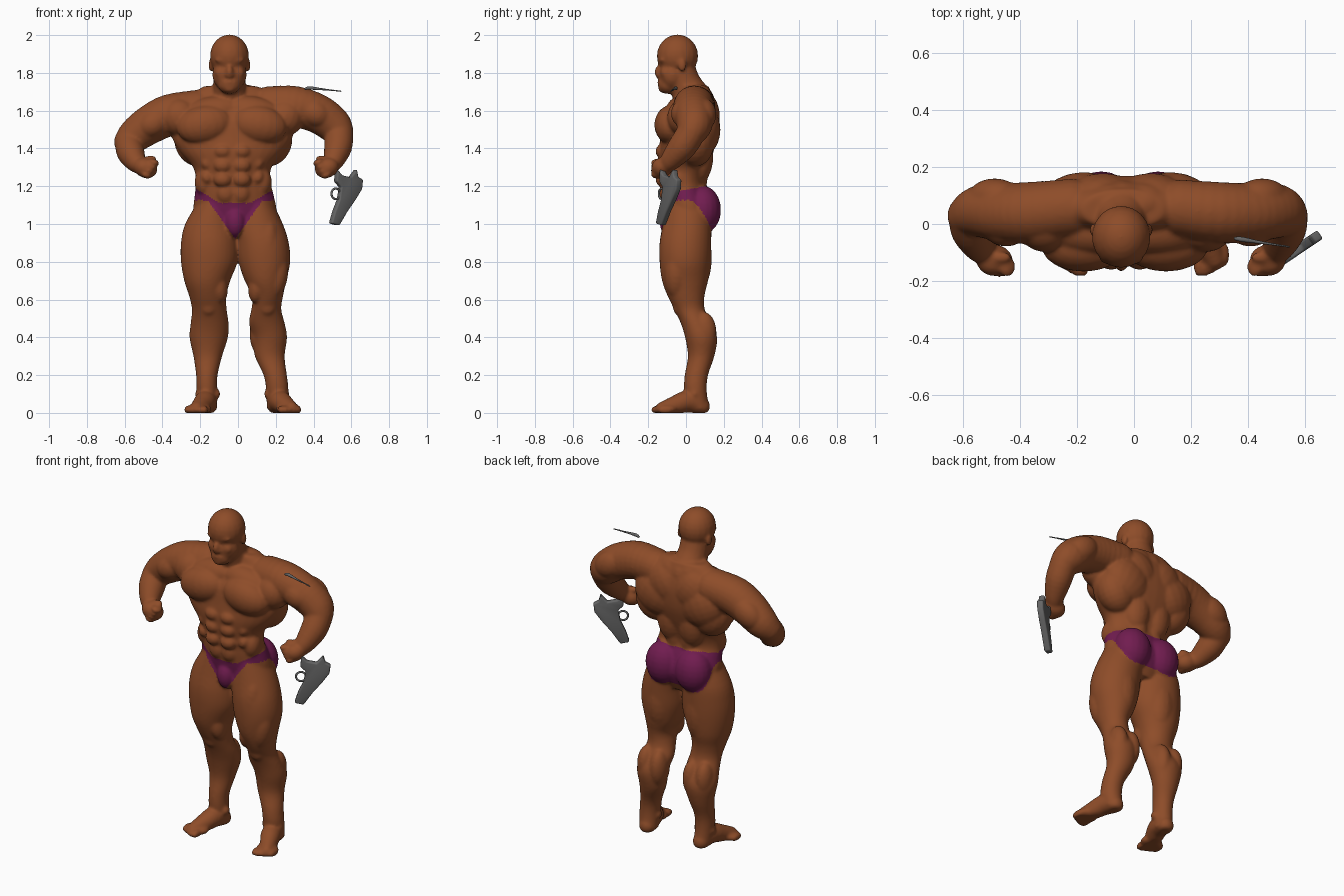
import bpy, bmesh, math
from mathutils import Matrix, Vector


def material(name, rgb):
    m = bpy.data.materials.new(name)
    m.diffuse_color = (*rgb, 1)
    return m


SKIN = material("tanned skin", (0.27, 0.073, 0.022))
PURPLE = material("purple cloth", (0.165, 0.012, 0.08))
METAL = material("grey metal", (0.13, 0.13, 0.13))

# unit sphere reused by every muscle
tmp = bmesh.new()
bmesh.ops.create_uvsphere(tmp, u_segments=18, v_segments=12, radius=1)
tmp.verts.index_update()
BALL_V = [v.co.copy() for v in tmp.verts]
BALL_F = [[v.index for v in f.verts] for f in tmp.faces]
tmp.free()


def make_object(name, me, *mats):
    ob = bpy.data.objects.new(name, me)
    bpy.context.collection.objects.link(ob)
    for m in mats:
        me.materials.append(m)
    bpy.ops.object.select_all(action='DESELECT')
    ob.select_set(True)
    bpy.context.view_layer.objects.active = ob
    return ob


def resample(pts, n):
    """Catmull-Rom interpolation of tuples of any length."""
    out = []
    for i in range(len(pts) - 1):
        quad = pts[max(i - 1, 0)], pts[i], pts[i + 1], pts[min(i + 2, len(pts) - 1)]
        for t in (k / n for k in range(n)):
            out.append(tuple(0.5 * (2 * b + (c - a) * t + (2 * a - 5 * b + 4 * c - d) * t * t
                                    + (3 * b - a - 3 * c + d) * t ** 3) for a, b, c, d in zip(*quad)))
    return out + [pts[-1]]


class Clay:
    """Collects overlapping closed shapes that are later fused."""

    def __init__(self):
        self.v, self.f = [], []

    def blob(self, c, r, tilt=0.0):
        mat = Matrix.Translation(c) @ Matrix.Rotation(math.radians(tilt), 4, 'Y') @ Matrix.Diagonal((*r, 1))
        o = len(self.v)
        self.v += [mat @ p for p in BALL_V]
        self.f += [[o + i for i in f] for f in BALL_F]

    def chain(self, pts, n=4):
        for x, y, z, r in resample(pts, n):
            self.blob((x, y, z), (r, r, r))

    def loft(self, rings, n=4, seg=32):
        """Skin through horizontal ellipses (z, cx, cy, rx, ry)."""
        o = len(self.v)
        rows = resample(sorted(rings), n)
        for z, cx, cy, rx, ry in rows:
            self.v += [Vector((cx + rx * math.cos(2 * math.pi * k / seg),
                               cy + ry * math.sin(2 * math.pi * k / seg), z)) for k in range(seg)]
        for a in range(o, o + (len(rows) - 1) * seg, seg):
            for k in range(seg):
                j = (k + 1) % seg
                self.f.append([a + k, a + j, a + seg + j, a + seg + k])
        self.f.append([o + k for k in reversed(range(seg))])
        self.f.append([len(self.v) - seg + k for k in range(seg)])

    def fuse(self, name, voxel, smooth, *mats):
        me = bpy.data.meshes.new(name)
        me.from_pydata([(p.x, p.y, max(p.z, 0.0)) for p in self.v], [], self.f)  # flat soles
        ob = make_object(name, me, *mats)
        rm = ob.modifiers.new("fuse", 'REMESH')
        rm.mode, rm.voxel_size = 'VOXEL', voxel
        sm = ob.modifiers.new("soften", 'SMOOTH')
        sm.factor, sm.iterations = 0.5, smooth
        for m in ("fuse", "soften"):
            bpy.ops.object.modifier_apply(modifier=m)
        return ob


clay = Clay()
blob, chain, loft = clay.blob, clay.chain, clay.loft
CX = -0.025  # body midline

# torso
loft([(0.93, -0.01, 0.01, 0.13, 0.09), (1.05, -0.015, 0.02, 0.215, 0.13),
      (1.15, -0.02, 0.0, 0.21, 0.125), (1.22, -0.025, -0.015, 0.198, 0.115),
      (1.30, -0.03, -0.012, 0.208, 0.13), (1.38, -0.03, 0.0, 0.275, 0.145),
      (1.46, -0.03, 0.015, 0.32, 0.15), (1.55, -0.03, 0.025, 0.32, 0.145),
      (1.62, -0.03, 0.04, 0.29, 0.12), (1.68, -0.03, 0.055, 0.23, 0.085),
      (1.73, -0.04, 0.05, 0.14, 0.07)])

# paired trunk muscles
for s in (-1, 1):
    blob((CX - 0.007 + s * 0.145, -0.08, 1.525), (0.15, 0.088, 0.102), s * 10)     # chest
    blob((CX + s * 0.11, -0.025, 1.59), (0.17, 0.085, 0.085), s * 10)              # upper chest
    blob((CX - 0.005 + s * 0.28, -0.01, 1.565), (0.10, 0.09, 0.10), s * 20)        # front shoulder
    blob((CX + s * 0.06, 0.07, 1.64), (0.10, 0.08, 0.10), s * 30)                  # neck base
    blob((CX + s * 0.085, 0.085, 1.57), (0.13, 0.095, 0.14), s * 30)               # upper back
    blob((CX + s * 0.15, 0.085, 1.50), (0.15, 0.098, 0.14), s * -25)               # shoulder blade
    blob((CX + s * 0.20, 0.05, 1.43), (0.11, 0.10, 0.13), s * 25)                  # side back
    blob((CX + s * 0.07, 0.065, 1.36), (0.09, 0.08, 0.15))                         # mid back
    blob((CX + s * 0.05, 0.06, 1.27), (0.06, 0.055, 0.16))                         # lower back
    blob((CX + 0.01 + s * 0.1, 0.088, 1.075), (0.11, 0.098, 0.128))                # buttock
    blob((CX + s * 0.155, -0.045, 1.22), (0.05, 0.06, 0.075))                      # flank
    for z in (1.385, 1.31, 1.235):
        blob((-0.03 + s * 0.05, -0.122, z), (0.05, 0.04, 0.04))                    # abdominals
        blob((-0.03 + s * 0.135, -0.08, z + 0.01), (0.035, 0.045, 0.04), s * 30)   # ribs
    blob((CX + s * 0.04, -0.105, 1.165), (0.05, 0.035, 0.055))                     # lower belly
blob((-0.015, -0.085, 1.01), (0.055, 0.055, 0.08))

# neck and head
chain([(-0.04, 0.05, 1.64, 0.105), (-0.045, 0.0, 1.73, 0.088), (-0.045, -0.028, 1.80, 0.085)])
HX = -0.045
for y, z, r in ((-0.045, 1.89, (0.104, 0.11, 0.113)), (-0.07, 1.79, (0.092, 0.075, 0.09)),        # skull, jaw
                (-0.095, 1.738, (0.062, 0.055, 0.05)), (-0.145, 1.805, (0.02, 0.022, 0.036)),     # chin, nose
                (-0.142, 1.79, (0.027, 0.02, 0.016)), (-0.132, 1.752, (0.042, 0.02, 0.011)),      # nostrils, lips
                (-0.125, 1.718, (0.032, 0.022, 0.024))):
    blob((HX, y, z), r)
for s in (-1, 1):
    blob((HX + s * 0.036, -0.122, 1.865), (0.042, 0.022, 0.018), s * -8)  # brow
    blob((HX + s * 0.045, -0.108, 1.80), (0.034, 0.028, 0.034))           # cheek
    blob((HX + s * 0.099, -0.02, 1.84), (0.013, 0.022, 0.034))            # ear

# arms: upper arm and forearm as chains, then the fist
ARMS = {-1: ([(-0.22, 0.055, 1.605, 0.105), (-0.36, 0.04, 1.578, 0.11), (-0.46, 0.04, 1.53, 0.104),
              (-0.54, 0.045, 1.475, 0.092), (-0.585, 0.03, 1.435, 0.072)],
             [(-0.58, 0.03, 1.44, 0.073), (-0.57, -0.02, 1.385, 0.075), (-0.545, -0.075, 1.335, 0.058),
              (-0.525, -0.1, 1.31, 0.045)], (-0.49, -0.128, 1.297)),
        1: ([(0.17, 0.055, 1.628, 0.102), (0.30, 0.04, 1.622, 0.109), (0.42, 0.04, 1.585, 0.104),
             (0.50, 0.045, 1.53, 0.096), (0.535, 0.03, 1.49, 0.077)],
            [(0.535, 0.02, 1.47, 0.077), (0.53, -0.02, 1.41, 0.075), (0.51, -0.075, 1.345, 0.058),
             (0.495, -0.1, 1.315, 0.045)], (0.47, -0.128, 1.297))}
for s, (upper, fore, fist) in ARMS.items():
    chain(upper)
    chain(fore)
    x, y, z = fist
    blob(fist, (0.066, 0.056, 0.053), s * -20)
    for k in range(4):  # knuckles
        blob((x - s * (0.045 - 0.014 * k), y - 0.022, z + 0.03 - 0.023 * k), (0.03, 0.038, 0.017), s * -20)
    blob((x - s * 0.02, y + 0.01, z + 0.045), (0.04, 0.022, 0.02), s * 10)    # thumb
    ex, ey, ez = upper[2][:3]
    blob((ex - s * 0.01, ey - 0.055, ez), (0.085, 0.065, 0.07), s * 30)       # biceps
    blob((ex + s * 0.03, ey + 0.058, ez - 0.005), (0.10, 0.063, 0.075), s * 35)  # triceps

# legs: z, y, depth, then left and right (cx, rx)
LEG = [(1.12, 0.01, 0.11, (-0.12, 0.09), (0.095, 0.085)), (1.0, 0.005, 0.128, (-0.145, 0.135), (0.108, 0.13)),
       (0.9, -0.003, 0.137, (-0.15, 0.152), (0.13, 0.139)), (0.8, -0.005, 0.135, (-0.152, 0.15), (0.14, 0.137)),
       (0.7, -0.005, 0.122, (-0.163, 0.122), (0.145, 0.11)), (0.62, 0.0, 0.098, (-0.16, 0.099), (0.157, 0.082)),
       (0.55, 0.018, 0.081, (-0.152, 0.092), (0.15, 0.079)), (0.48, 0.05, 0.08, (-0.15, 0.1), (0.152, 0.094)),
       (0.40, 0.08, 0.085, (-0.155, 0.102), (0.168, 0.092)), (0.30, 0.08, 0.07, (-0.16, 0.076), (0.168, 0.079)),
       (0.2, 0.055, 0.062, (-0.165, 0.057), (0.197, 0.062)), (0.12, 0.05, 0.06, (-0.165, 0.054), (0.208, 0.059)),
       (0.02, 0.065, 0.057, (-0.16, 0.05), (0.205, 0.053))]
for i, s, spread in ((3, -1, 0.058), (4, 1, 0.078)):
    loft([(r[0], r[i][0], r[1], r[i][1], r[2]) for r in LEG])
    k = 0.155 * s
    blob((k - s * 0.05, -0.045, 0.68), (0.05, 0.06, 0.10), s * 10)         # inner thigh
    blob((k + s * 0.045, -0.05, 0.73), (0.065, 0.065, 0.13), s * 8)        # outer thigh
    blob((k - s * 0.01, -0.075, 0.86), (0.07, 0.066, 0.17), s * 6)         # front thigh
    blob((k - s * 0.02, 0.06, 0.82), (0.085, 0.077, 0.18))                 # back thigh
    blob((k, -0.04, 0.57), (0.045, 0.03, 0.055))                           # kneecap
    blob((k - s * 0.042, 0.095, 0.42), (0.052, 0.068, 0.11))               # inner calf
    blob((k + s * 0.042, 0.095, 0.43), (0.052, 0.066, 0.105))              # outer calf
    a, out = LEG[-1][i][0], spread * s
    chain([(a, 0.08, 0.035, 0.048), (a + out * 0.2, 0.01, 0.06, 0.058),
           (a + out * 0.6, -0.06, 0.04, 0.05), (a + out, -0.125, 0.022, 0.037)])
    for t in range(5):  # toes
        blob((a + out * 0.3 + s * 0.022 * t, -0.145 + 0.012 * (t - 1) * (t > 1), 0.016), (0.02, 0.043, 0.023))
    blob((a + out * 0.8, -0.095, 0.02), (0.068, 0.055, 0.03))
    for dx in (-1, 1):  # ankle bones
        blob((a + dx * 0.045, 0.045, 0.1), (0.022, 0.028, 0.028))

body = clay.fuse("body", 0.0075, 12, SKIN, PURPLE)


def in_briefs(c):
    d = abs(c.x + 0.015)
    if d > 0.3 or not 0.92 < c.z < 1.21:
        return False
    if c.y < 0:  # front panel and side straps
        return min(0.92 + 1.42 * d, 1.125) < c.z < 1.11 + 0.6 * max(0, d - 0.08)
    return (1.13 - 9 * c.y ** 2 < c.z < 1.18 + 0.2 * min(c.y, 0.1)) or (d < 0.04 and 0.98 < c.z < 1.18)


for p in body.data.polygons:
    p.material_index = 1 if in_briefs(p.center) else 0
    p.use_smooth = True

# pistol: side profile in a vertical plane turned toward the front
PROFILE = [(0.52, 1.29), (0.545, 1.258), (0.59, 1.247), (0.622, 1.29), (0.63, 1.25), (0.655, 1.235),
           (0.65, 1.185), (0.617, 1.13), (0.572, 1.065), (0.53, 0.992), (0.488, 1.003),
           (0.505, 1.065), (0.53, 1.13), (0.54, 1.195), (0.515, 1.225)]
normal = Vector((0.56, -0.83, 0))


def gun_point(x, z):
    return Vector((x, -0.14 + 0.67 * (x - 0.5), z))


bm = bmesh.new()
sides = [[bm.verts.new(gun_point(x, z) + normal * h) for x, z in PROFILE] for h in (-0.018, 0.018)]
n = len(PROFILE)
for s in sides:
    bm.faces.new(s)
for k in range(n):
    j = (k + 1) % n
    bm.faces.new((sides[0][k], sides[0][j], sides[1][j], sides[1][k]))
bmesh.ops.recalc_face_normals(bm, faces=bm.faces)
me = bpy.data.meshes.new("pistol")
bm.to_mesh(me)
bm.free()
gun = make_object("pistol", me, METAL)
bv = gun.modifiers.new("round", 'BEVEL')
bv.width, bv.segments = 0.008, 3
bpy.ops.object.modifier_apply(modifier="round")
bpy.ops.object.shade_smooth_by_angle(angle=math.radians(40))

# trigger guard
tilt = Vector((0, 0, 1)).rotation_difference(normal).to_euler()
bpy.ops.mesh.primitive_torus_add(location=gun_point(0.518, 1.16), rotation=tilt, major_radius=0.028,
                                 minor_radius=0.006, major_segments=24, minor_segments=8)
guard = bpy.context.object
guard.name = "trigger_guard"
guard.data.materials.append(METAL)
bpy.ops.object.shade_smooth()

# thin tapered rod floating over the shoulder
rod_clay = Clay()
rod_clay.chain([(0.357, -0.051, 1.716, 0.006), (0.38, -0.054, 1.72, 0.009), (0.44, -0.064, 1.714, 0.006),
                (0.545, -0.08, 1.703, 0.0035)], 14)
rod_clay.fuse("tapered_rod", 0.002, 1, METAL)
bpy.ops.object.shade_smooth()
